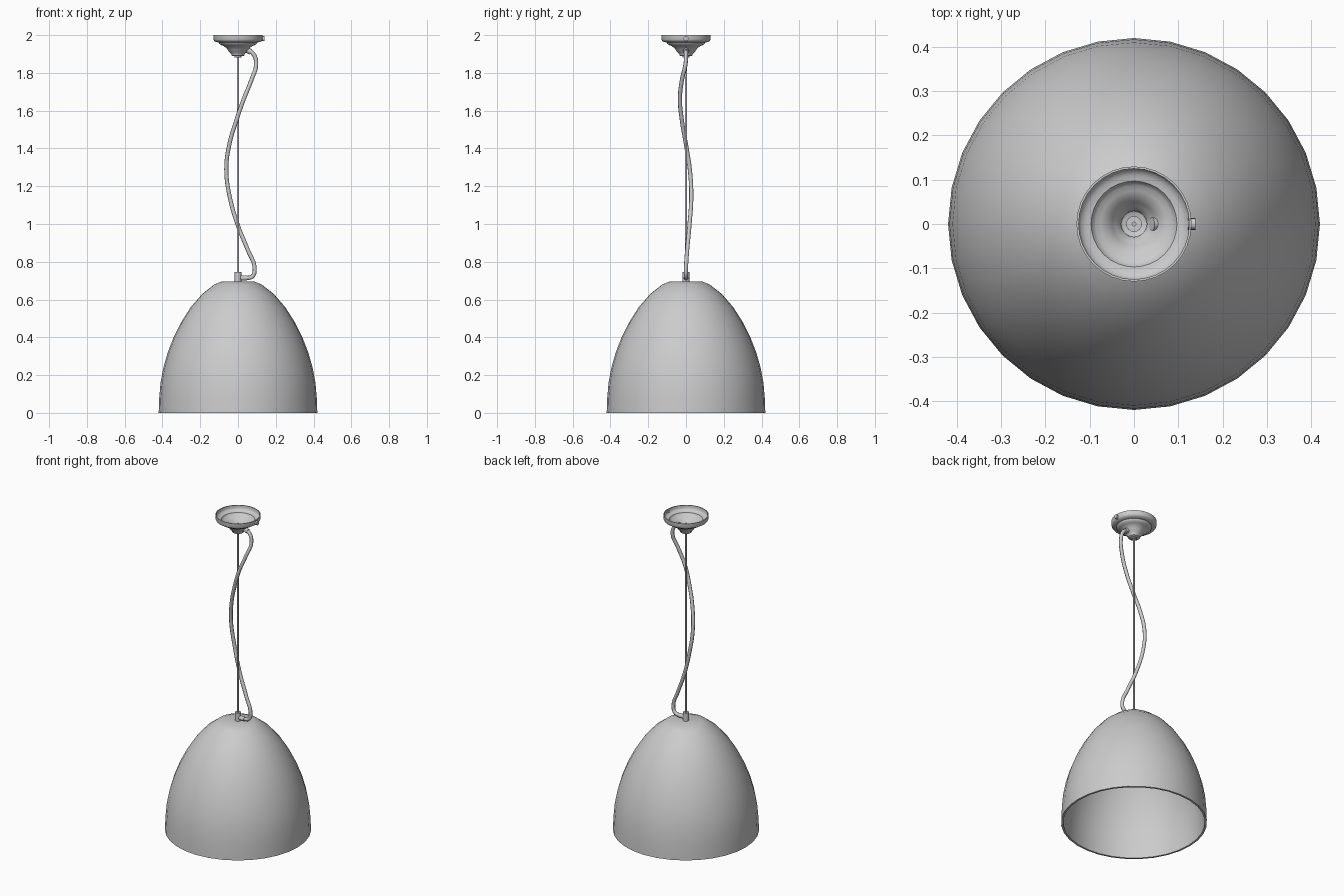
import bpy, bmesh, math
from mathutils import Vector

if "Cube" in bpy.data.objects:
    bpy.data.objects.remove(bpy.data.objects["Cube"])


def finish(obj, angle=40):
    bpy.ops.object.select_all(action='DESELECT')
    obj.select_set(True)
    bpy.context.view_layer.objects.active = obj
    bpy.ops.object.shade_smooth_by_angle(angle=math.radians(angle))
    return obj


def lathe(name, profile, sides=32):
    """Revolve (radius, z) points around the z axis; radius 0 closes to a pole."""
    bm = bmesh.new()
    verts = [bm.verts.new((r, 0, z)) for r, z in profile]
    edges = [bm.edges.new(pair) for pair in zip(verts, verts[1:])]
    bmesh.ops.spin(bm, geom=verts + edges, cent=(0, 0, 0), axis=(0, 0, 1),
                   angle=math.tau, steps=sides, use_merge=False)
    bmesh.ops.remove_doubles(bm, verts=bm.verts, dist=1e-5)
    bmesh.ops.recalc_face_normals(bm, faces=bm.faces)
    mesh = bpy.data.meshes.new(name)
    bm.to_mesh(mesh)
    bm.free()
    obj = bpy.data.objects.new(name, mesh)
    bpy.context.collection.objects.link(obj)
    return finish(obj)


def rod(name, start, end, radius, sides=16):
    a, b = Vector(start), Vector(end)
    bpy.ops.mesh.primitive_cylinder_add(vertices=sides, radius=radius,
                                        depth=(b - a).length, location=(a + b) / 2)
    obj = bpy.context.object
    obj.name = name
    obj.rotation_euler = (b - a).to_track_quat('Z', 'Y').to_euler()
    return finish(obj)


# Dome shade: outer skin, flat top, then inner skin back to the rim
outer = [(0.42, 0), (0.417, 0.08), (0.41, 0.16), (0.395, 0.24), (0.372, 0.32),
         (0.341, 0.40), (0.301, 0.48), (0.25, 0.56), (0.189, 0.63), (0.125, 0.68), (0.088, 0.695)]
inner = [(r - 0.012, z - 0.008 * z / 0.695) for r, z in reversed(outer)]
lathe("shade", outer + [(0, 0.695), (0, 0.685)] + inner + [outer[0]])

# Ceiling canopy: stepped open cup
cup_out = [(0.13, 2.0), (0.13, 1.977), (0.126, 1.969), (0.115, 1.963), (0.102, 1.961),
           (0.098, 1.954), (0.092, 1.948), (0.08, 1.944), (0.066, 1.936), (0.054, 1.922),
           (0.046, 1.910), (0.036, 1.902), (0.034, 1.892), (0.030, 1.889)]
cup_in = [(max(r - 0.005, 0.02), z + 0.006) for r, z in reversed(cup_out[1:])] + [(0.125, 2.0)]
lathe("canopy", cup_out + [(0, 1.889), (0, 1.895)] + cup_in + [cup_out[0]])
lathe("canopy_wire_collar", [(0, 1.882), (0.018, 1.882), (0.018, 1.91), (0, 1.91)], 16)
rod("canopy_screw", (0.122, 0, 1.981), (0.139, 0, 1.981), 0.013)
rod("canopy_cable_grip", (0.04, 0, 1.925), (0.068, 0, 1.911), 0.015)

# Suspension wire
rod("suspension_wire", (0, 0, 0.73), (0, 0, 1.945), 0.0055, 12)

# Fitting on top of the shade
rod("shade_post", (0, 0, 0.692), (0, 0, 0.746), 0.018)
rod("shade_cable_grip", (0, 0, 0.714), (0.048, 0, 0.714), 0.013)

# Slack power cable
path = [(0.05, 0, 1.92), (0.08, 0, 1.902), (0.096, -0.002, 1.85), (0.07, -0.022, 1.76),
        (0.03, -0.032, 1.66), (-0.008, -0.022, 1.55), (-0.046, 0, 1.42), (-0.062, 0.02, 1.29),
        (-0.045, 0.028, 1.15), (0, 0.018, 0.99), (0.053, 0.006, 0.86), (0.088, 0, 0.765),
        (0.076, 0, 0.722), (0.04, 0, 0.714)]
curve = bpy.data.curves.new("power_cable", 'CURVE')
curve.dimensions = '3D'
curve.bevel_depth = 0.011
curve.bevel_resolution = 2
curve.resolution_u = 6
curve.use_fill_caps = True
spline = curve.splines.new('BEZIER')
spline.bezier_points.add(len(path) - 1)
for point, co in zip(spline.bezier_points, path):
    point.co = co
    point.handle_left_type = point.handle_right_type = 'AUTO'
bpy.context.collection.objects.link(bpy.data.objects.new("power_cable", curve))
